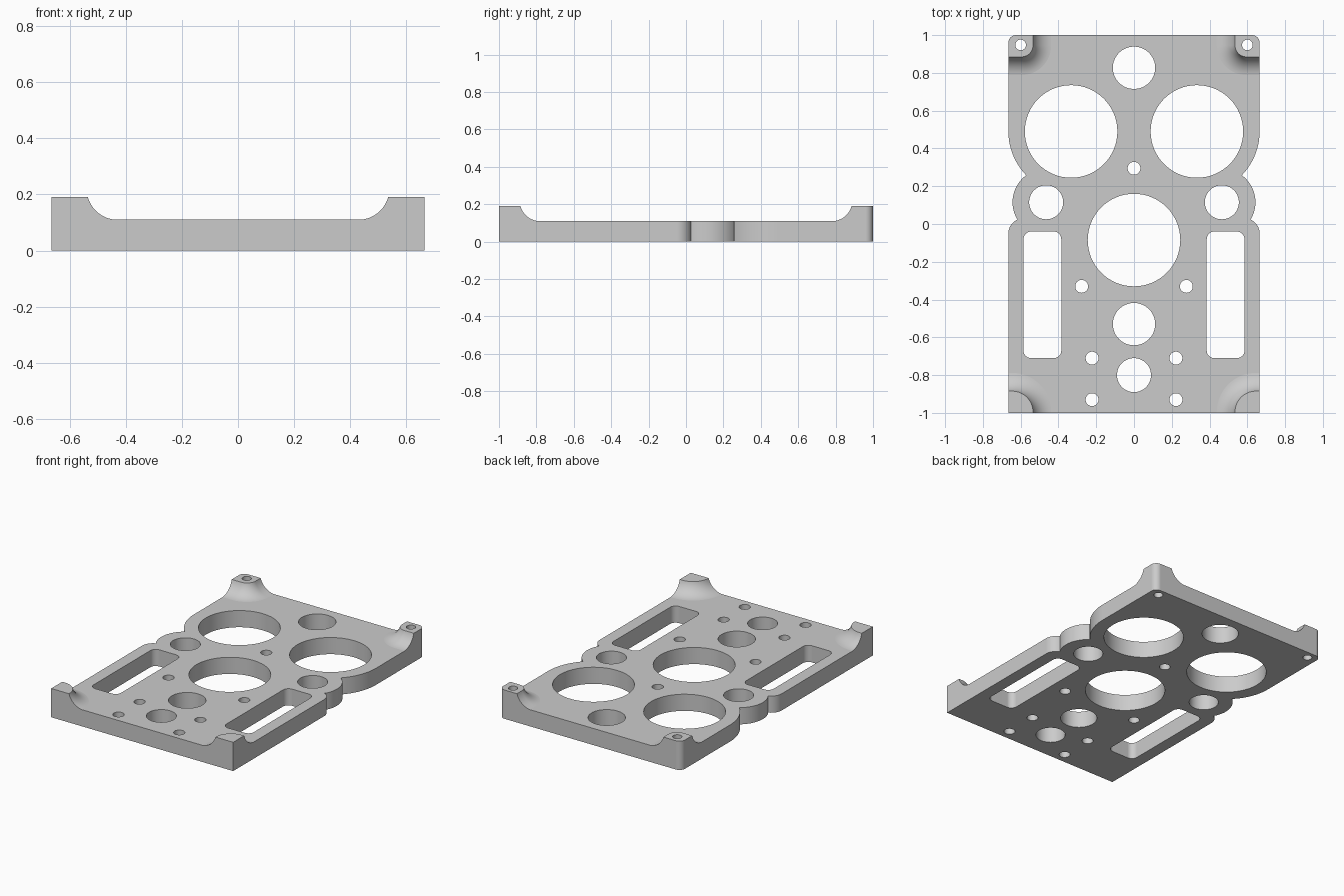
import bpy, bmesh
from math import cos, sin, radians, sqrt

cube = bpy.data.objects.get("Cube")
if cube:
    bpy.data.objects.remove(cube)

W, T, H = 0.665, 0.11, 0.19   # half width, plate thickness, pad height
FILLET = 0.11


def arc(cx, cy, r, a0, a1, n=16):
    angles = [radians(a0 + (a1 - a0) * i / n) for i in range(n + 1)]
    return [(cx + r * cos(a), cy + r * sin(a)) for a in angles]


def loft(bm, rings):
    """Closed solid from (points, z) rings listed bottom to top."""
    loops = [[bm.verts.new((x, y, z)) for x, y in pts] for pts, z in rings]
    bm.faces.new(loops[0][::-1])
    bm.faces.new(loops[-1])
    n = len(loops[0])
    for low, high in zip(loops, loops[1:]):
        for i in range(n):
            j = (i + 1) % n
            bm.faces.new((low[i], low[j], high[j], high[i]))


def prism(bm, pts, z0, z1):
    loft(bm, [(pts, z0), (pts, z1)])


def make(name, bm):
    bmesh.ops.recalc_face_normals(bm, faces=bm.faces)
    mesh = bpy.data.meshes.new(name)
    bm.to_mesh(mesh)
    bm.free()
    ob = bpy.data.objects.new(name, mesh)
    bpy.context.collection.objects.link(ob)
    return ob


def combine(target, tool, operation):
    mod = target.modifiers.new(operation.title(), "BOOLEAN")
    mod.operation, mod.solver, mod.object = operation, "EXACT", tool
    bpy.context.view_layer.objects.active = target
    bpy.ops.object.modifier_apply(modifier=mod.name)
    bpy.data.objects.remove(tool)


# Oversized slab, trimmed to the outline later
bm = bmesh.new()
prism(bm, [(-0.8, -1.1), (0.8, -1.1), (0.8, 1.1), (-0.8, 1.1)], 0, T)
plate = make("mounting_plate", bm)

# Corner pads with concave flared foot
bm = bmesh.new()
for sx in (-1, 1):
    for sy, r in ((1, 0.06), (-1, 0.11)):
        def ring(d):
            pts = [(0.8, 1.1), (0.535 - d, 1.1)]
            pts += arc(0.535 + r, 0.885 + r, r + d, 180, 270, 16)
            pts += [(0.8, 0.885 - d)]
            return [(sx * x, sy * y) for x, y in pts]
        lowest = T - 0.0004
        reach = sqrt(FILLET ** 2 - (lowest + FILLET - H) ** 2)
        rings = [(ring(reach), 0.05)]
        for i in range(15):
            a = radians(270 + 74.2 * i / 14)
            rings.append((ring(reach - FILLET * cos(a)), lowest + FILLET * (1 + sin(a))))
        rings[-1] = (rings[-1][0], H)
        loft(bm, rings)
combine(plate, make("corner_pads", bm), "UNION")

# Outer outline, following the holes along each side
half = [(W, -1)]
half += arc(0.585, -0.05, 0.08, 0, 68)
half += arc(0.465, 0.115, 0.178, -30, 53, 24)
half += arc(0.333, 0.49, W - 0.333, -44, 0, 24)
half += arc(W - 0.04, 0.96, 0.04, 0, 90, 10)
bm = bmesh.new()
prism(bm, half + [(-x, y) for x, y in reversed(half)], -0.1, 0.3)
combine(plate, make("outline_cutter", bm), "INTERSECT")

# Round holes: x, y, radius (mirrored where off the centre line)
holes = [
    (0.333, 0.49, 0.245), (0, -0.085, 0.245),
    (0, 0.827, 0.112), (0, -0.53, 0.112),
    (0, -0.8, 0.09), (0.465, 0.115, 0.09),
    (0, 0.295, 0.034), (0.277, -0.33, 0.034),
    (0.222, -0.71, 0.034), (0.222, -0.93, 0.034),
    (0.6, 0.948, 0.028),
]
bm = bmesh.new()
for x, y, r in holes:
    for cx in {x, -x}:
        prism(bm, arc(cx, y, r, 0, 360, 64)[:-1], -0.1, 0.3)

# Long rounded slots
for sx in (-1, 1):
    pts = []
    for cx, cy, a in ((0.545, -0.08, 0), (0.425, -0.08, 90),
                      (0.425, -0.67, 180), (0.545, -0.67, 270)):
        pts += arc(cx, cy, 0.04, a, a + 90, 8)
    prism(bm, [(sx * x, y) for x, y in pts], -0.1, 0.3)
combine(plate, make("hole_cutter", bm), "DIFFERENCE")

# Grey material
grey = bpy.data.materials.new("plain_grey")
grey.use_nodes = True
colour = (0.6, 0.6, 0.6, 1)
grey.diffuse_color = colour
grey.node_tree.nodes["Principled BSDF"].inputs["Base Color"].default_value = colour
plate.data.materials.clear()
plate.data.materials.append(grey)
for face in plate.data.polygons:
    face.material_index = 0

# Smooth curved walls while keeping the edges crisp
bpy.ops.object.select_all(action="DESELECT")
plate.select_set(True)
bpy.context.view_layer.objects.active = plate
bpy.ops.object.shade_smooth_by_angle(angle=radians(25))
weighted = plate.modifiers.new("Weighted normals", "WEIGHTED_NORMAL")
weighted.keep_sharp = True
